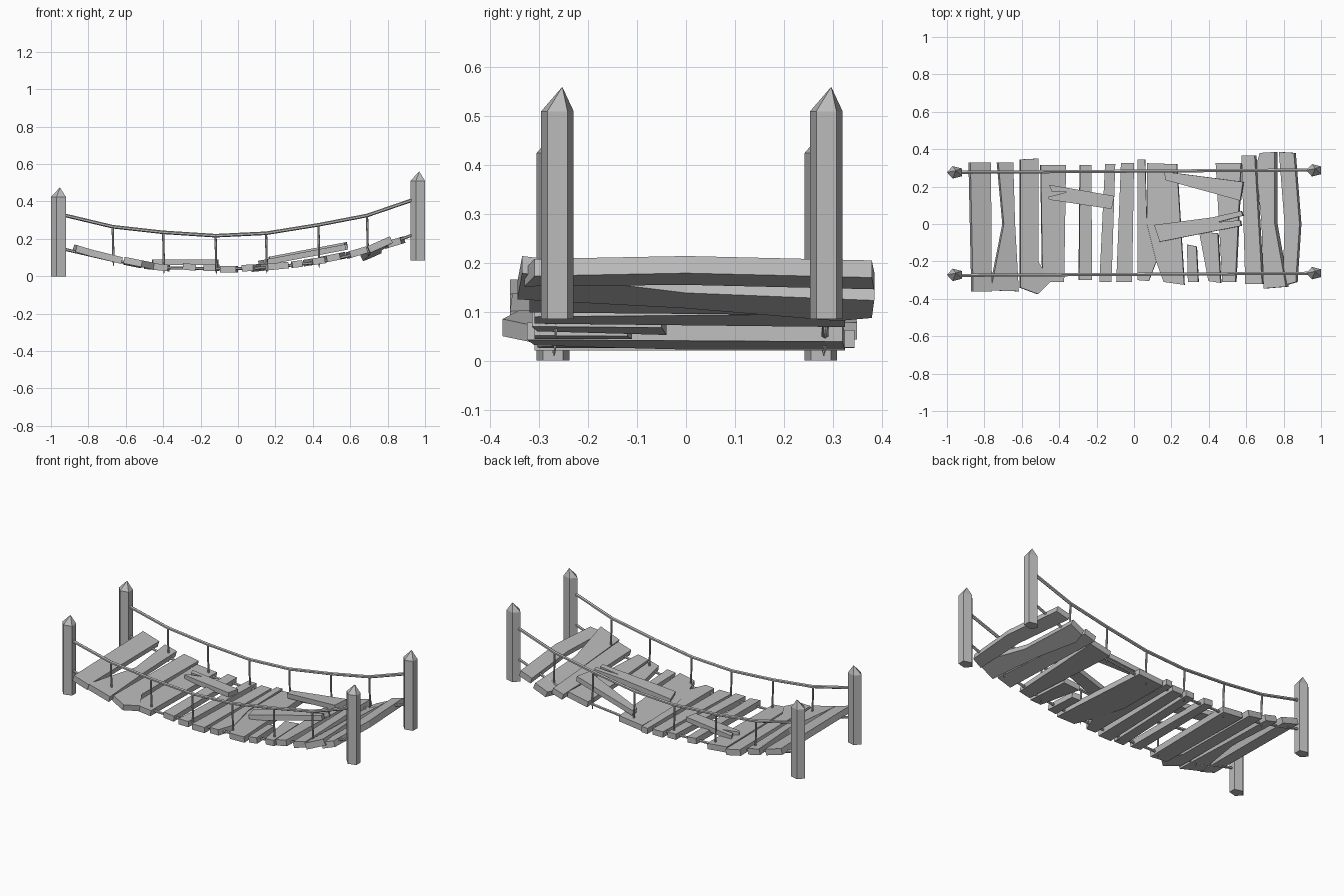
import bpy, bmesh, math
from mathutils import Vector

cube = bpy.data.objects.get("Cube")
if cube:
    bpy.data.objects.remove(cube, do_unlink=True)

# Single weathered grey for wood and rope
grey = bpy.data.materials.new("weathered grey")
grey.use_nodes = True
colour = (0.5, 0.5, 0.5, 1)
grey.diffuse_color = colour
grey.node_tree.nodes["Principled BSDF"].inputs["Base Color"].default_value = colour


def finish(name, bm):
    """Turn a bmesh into a flat shaded object."""
    bmesh.ops.recalc_face_normals(bm, faces=bm.faces)
    mesh = bpy.data.meshes.new(name)
    bm.to_mesh(mesh)
    bm.free()
    mesh.materials.append(grey)
    obj = bpy.data.objects.new(name, mesh)
    bpy.context.collection.objects.link(obj)
    return obj


def board(name, outline, z, slope=0, roll=0, thick=0.035):
    """Extrude an outline into a board that tilts along x (slope) and y (roll)."""
    bm = bmesh.new()
    middle = sum(p[0] for p in outline) / len(outline)
    rings = []
    for side in (-1, 1):
        rings.append([bm.verts.new((x - side * slope * thick / 2, y,
                                    z + slope * (x - middle) + roll * y + side * thick / 2))
                      for x, y in outline])
    low, high = rings
    bm.faces.new(low)
    bm.faces.new(high)
    for i in range(len(outline)):
        j = (i + 1) % len(outline)
        bm.faces.new((low[i], low[j], high[j], high[i]))
    return finish(name, bm)


def tube(name, points, radius, tip=1.0):
    """Thin square-section rope through points, narrowing to tip at the end."""
    bm = bmesh.new()
    rings = []
    for i, p in enumerate(points):
        before, after = points[max(i - 1, 0)], points[min(i + 1, len(points) - 1)]
        along = (Vector(after) - Vector(before)).normalized()
        side = Vector((0, 1, 0))
        up = along.cross(side)
        r = radius * (tip if i == len(points) - 1 else 1)
        rings.append([bm.verts.new(Vector(p) + r * (side * math.cos(a) + up * math.sin(a)))
                      for a in (math.tau * (k + 0.5) / 6 for k in range(6))])
    for a, b in zip(rings, rings[1:]):
        for k in range(6):
            bm.faces.new((a[k], a[(k + 1) % 6], b[(k + 1) % 6], b[k]))
    bm.faces.new(rings[0])
    bm.faces.new(rings[-1])
    return finish(name, bm)


def post(name, x, y, base):
    """Five-sided stake with an off-centre point."""
    bm = bmesh.new()
    rings = []
    for z in (0, 0.425):
        rings.append([bm.verts.new((x - 0.044 * math.cos(a), y + 0.035 * math.sin(a), base + z))
                      for a in (math.tau * k / 5 for k in range(5))])
    low, high = rings
    apex = bm.verts.new((x + 0.004, y + 0.01, base + 0.475))
    bm.faces.new(low)
    for k in range(5):
        j = (k + 1) % 5
        bm.faces.new((low[k], low[j], high[j], high[k]))
        bm.faces.new((high[k], high[j], apex))
    return finish(name, bm)


# Posts: the bank on +x is higher
post("right_front_post", -0.956, -0.272, 0)
post("right_back_post", -0.956, 0.276, 0)
post("left_front_post", 0.965, -0.263, 0.085)
post("left_back_post", 0.965, 0.287, 0.085)

# Straight deck planks: back left x, back right x, back y, front left x, front right x, front y, z, slope
planks = [
    (-.88, -.77, .33, -.865, -.765, -.36, .135, -.3),
    (-.50, -.365, .315, -.49, -.375, -.31, .05, -.1),
    (-.29, -.23, .315, -.295, -.225, -.30, .05, -.1),
    (-.155, -.10, .32, -.185, -.12, -.31, .045, 0),
    (-.07, .00, .325, -.095, -.01, -.31, .038, 0),
    (.44, .575, .325, .475, .545, -.31, .10, .2),
    (.58, .65, .365, .60, .69, -.32, .125, .3),
]
for i, (bl, br, yb, fl, fr, yf, z, slope) in enumerate(planks):
    board(f"deck_plank_{i + 1}", [(bl, yb), (fl, yf), (fr, yf), (br, yb)], z, slope)

# Worn and bowed deck planks
board("waisted_plank", [(-.73, .33), (-.70, 0), (-.77, -.355), (-.62, -.36), (-.64, 0), (-.65, .33)],
      .10, -.25)
board("pointed_plank", [(-.61, .345), (-.61, -.34), (-.515, -.375), (-.45, -.31), (-.515, -.2), (-.515, .35)],
      .068, -.2, -.01)
board("notched_plank_narrow", [(.02, .345), (.02, -.30), (.08, -.305), (.12, -.2), (.07, 0), (.06, .345)],
      .045, .05)
board("notched_plank_wide", [(.07, .325), (.07, 0), (.12, -.2), (.16, -.31), (.27, -.325), (.25, 0), (.23, .32)],
      .05, .1)
board("bowed_plank", [(.66, .31), (.69, 0), (.70, -.345), (.82, -.335), (.76, 0), (.76, .385), (.68, .38)],
      .14, .45, -.04)
board("end_plank", [(.78, .385), (.81, 0), (.80, -.33), (.87, -.31), (.89, 0), (.86, .38)],
      .18, .3)

# Broken plank stubs beside the hole
board("short_stub", [(.285, -.11), (.29, -.31), (.345, -.31), (.335, -.12)], .065, .12)
board("long_stub", [(.35, -.04), (.40, -.305), (.465, -.315), (.45, -.05)], .08, .15)

# Loose boards lying across the deck, with split ends
board("loose_board_middle", [(-.455, .21), (-.44, .175), (-.36, .17), (-.46, .145), (-.455, .13),
                             (-.12, .08), (-.105, .15)], .075, .0, 0, .03)
board("loose_board_back", [(.165, .28), (.17, .235), (.57, .125), (.585, .225)], .128, .19, 0, .03)
board("loose_board_front", [(.11, -.005), (.14, -.095), (.575, -.01), (.57, .02), (.45, .01),
                            (.585, .045), (.575, .07), (.42, .035)], .128, .19, 0, .03)

# Ropes: (x, rail height, deck height)
spans = [(-.93, .327, .145), (-.67, .265, .085), (-.40, .235, .045), (-.12, .217, .04),
         (.15, .23, .045), (.43, .275, .075), (.69, .325, .13), (.93, .407, .22)]
for side, y_start, y_end in (("front", -.275, -.263), ("back", .276, .289)):
    def y_at(x):
        return y_start + (y_end - y_start) * (x + 1) / 2
    tube(f"{side}_hand_rope", [(x, y_at(x), rail) for x, rail, deck in spans], 0.0095)
    tube(f"{side}_deck_rope", [(x, y_at(x), deck) for x, rail, deck in spans], 0.008)
    for i, (x, rail, deck) in enumerate(spans[1:-1]):
        y = y_at(x)
        tube(f"{side}_hanger_{i + 1}", [(x, y, rail), (x + .004, y, deck), (x + .004, y, deck - .03)],
             0.006, 0.2)
